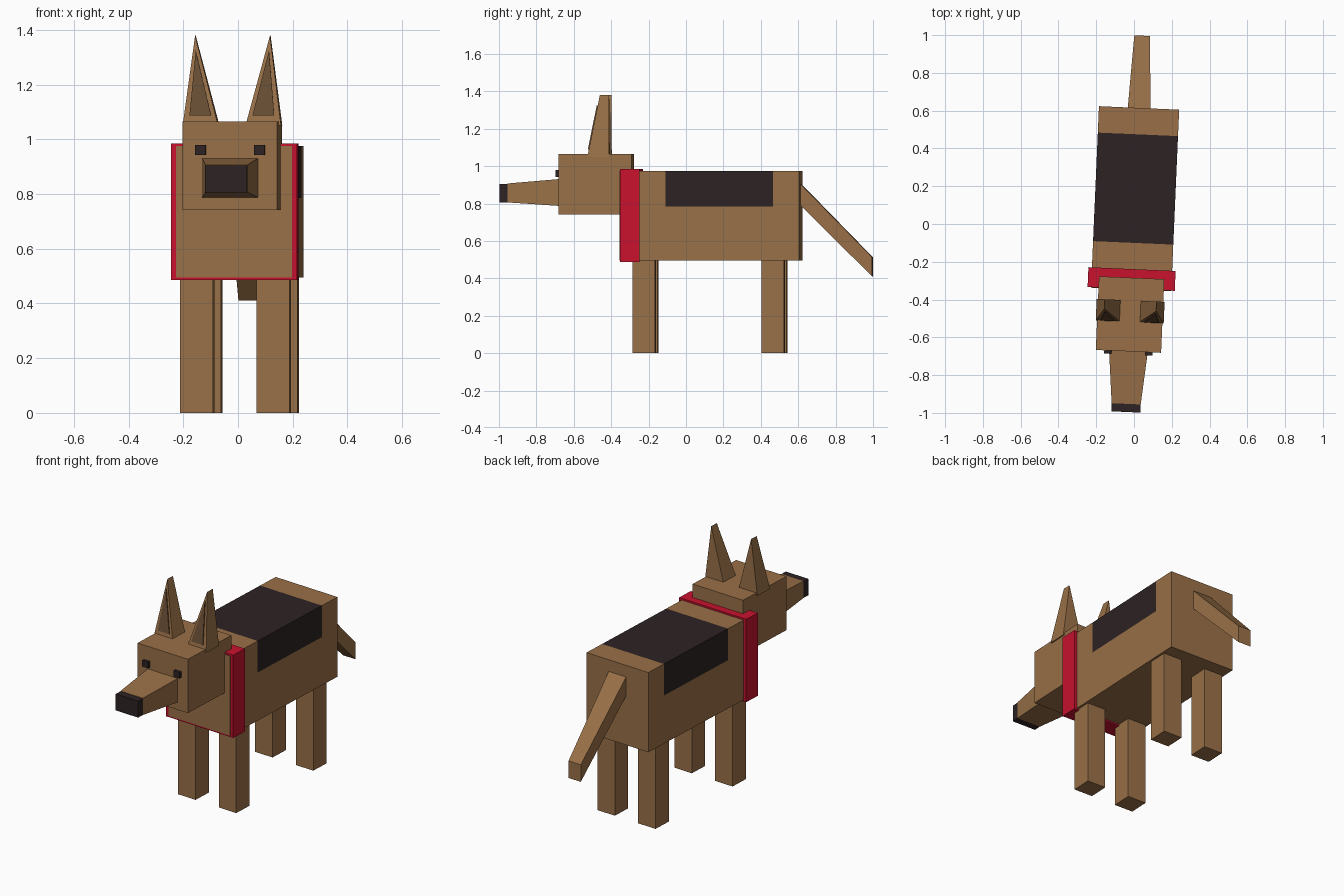
import bpy, bmesh, math
from mathutils import Matrix

if "Cube" in bpy.data.objects:
    bpy.data.objects.remove(bpy.data.objects["Cube"])

TURN = Matrix.Rotation(math.radians(-2.5), 4, 'Z')  # whole dog is turned slightly


def material(name, r, g, b):
    m = bpy.data.materials.new(name)
    m.diffuse_color = (r, g, b, 1)
    m.use_nodes = True
    m.node_tree.nodes["Principled BSDF"].inputs["Base Color"].default_value = m.diffuse_color
    return m


COAT = material("tan coat", 0.32, 0.163, 0.064)
DARK = material("dark saddle", 0.026, 0.016, 0.017)
RED = material("collar red", 0.578, 0.006, 0.027)
INNER = material("inner ear brown", 0.14, 0.075, 0.034)


def finish(name, bm, *mats):
    bmesh.ops.recalc_face_normals(bm, faces=bm.faces)
    mesh = bpy.data.meshes.new(name)
    bm.to_mesh(mesh)
    bm.free()
    for m in mats:
        mesh.materials.append(m)
    ob = bpy.data.objects.new(name, mesh)
    ob.matrix_world = TURN
    bpy.context.collection.objects.link(ob)
    return ob


def loft(name, mat, a, b):
    """Solid between two rectangles facing y: (y, x0, x1, z0, z1)."""
    bm = bmesh.new()
    rings = [[bm.verts.new(p) for p in ((x0, y, z0), (x1, y, z0), (x1, y, z1), (x0, y, z1))]
             for y, x0, x1, z0, z1 in (a, b)]
    bm.faces.new(rings[0])
    bm.faces.new(rings[1])
    for i in range(4):
        j = (i + 1) % 4
        bm.faces.new((rings[0][i], rings[0][j], rings[1][j], rings[1][i]))
    return finish(name, bm, mat)


def box(name, mat, x0, x1, y0, y1, z0, z1):
    return loft(name, mat, (y0, x0, x1, z0, z1), (y1, x0, x1, z0, z1))


# Body, cut so the saddle patch is part of its surface
body = box("body", COAT, -0.2125, 0.2125, -0.347, 0.615, 0.495, 0.975)
body.data.materials.append(DARK)
bm = bmesh.new()
bm.from_mesh(body.data)
for co, no in (((0, -0.1, 0), (0, 1, 0)), ((0, 0.475, 0), (0, 1, 0)), ((0, 0, 0.785), (0, 0, 1))):
    bmesh.ops.bisect_plane(bm, geom=bm.verts[:] + bm.edges[:] + bm.faces[:], plane_co=co, plane_no=no)
for f in bm.faces:
    c = f.calc_center_median()
    f.material_index = int(-0.1 < c.y < 0.475 and c.z > 0.785)
bm.to_mesh(body.data)
bm.free()

# Collar, head, snout, nose, tail
box("collar", RED, -0.231, 0.231, -0.344, -0.239, 0.486, 0.985)
box("head", COAT, -0.173, 0.173, -0.675, -0.285, 0.742, 1.066)
loft("snout", COAT, (-0.953, -0.077, 0.077, 0.806, 0.907), (-0.67, -0.103, 0.103, 0.787, 0.931))
box("nose", DARK, -0.077, 0.077, -0.996, -0.953, 0.806, 0.905)
loft("tail", COAT, (0.61, -0.06, 0.06, 0.795, 0.91), (0.998, -0.042, 0.042, 0.41, 0.513))

for side, s in (("left", -1), ("right", 1)):
    # Legs
    for part, y in (("front", -0.2165), ("back", 0.474)):
        box(f"{part}_leg_{side}", COAT, s * 0.14 - 0.06, s * 0.14 + 0.06, y - 0.06, y + 0.06, 0, 0.5)
    # Eyes
    box(f"eye_{side}", DARK, s * 0.108 - 0.02, s * 0.108 + 0.02, -0.692, -0.67, 0.943, 0.98)
    # Ear: wedge with an upright back and a sloping front
    bm = bmesh.new()
    front = [bm.verts.new((s * x, y, z)) for x, y, z in
             ((0.05, -0.52, 1.05), (0.18, -0.52, 1.05), (0.137, -0.455, 1.38))]
    back = [bm.verts.new((s * x, -0.405, z)) for x, z in ((0.05, 1.05), (0.18, 1.05), (0.137, 1.38))]
    bm.faces.new(front)
    bm.faces.new(back)
    for i in range(3):
        j = (i + 1) % 3
        bm.faces.new((front[i], front[j], back[j], back[i]))
    finish(f"ear_{side}", bm, COAT)
    # Inner ear plate lying on the sloping front
    bm = bmesh.new()
    rings = [[bm.verts.new((s * x, -0.52 + (z - 1.05) * 0.197 + d, z)) for x, z in
              ((0.076, 1.088), (0.155, 1.088), (0.134, 1.325))] for d in (-0.006, 0.002)]
    bm.faces.new(rings[0])
    bm.faces.new(rings[1])
    for i in range(3):
        j = (i + 1) % 3
        bm.faces.new((rings[0][i], rings[0][j], rings[1][j], rings[1][i]))
    finish(f"inner_ear_{side}", bm, INNER)
